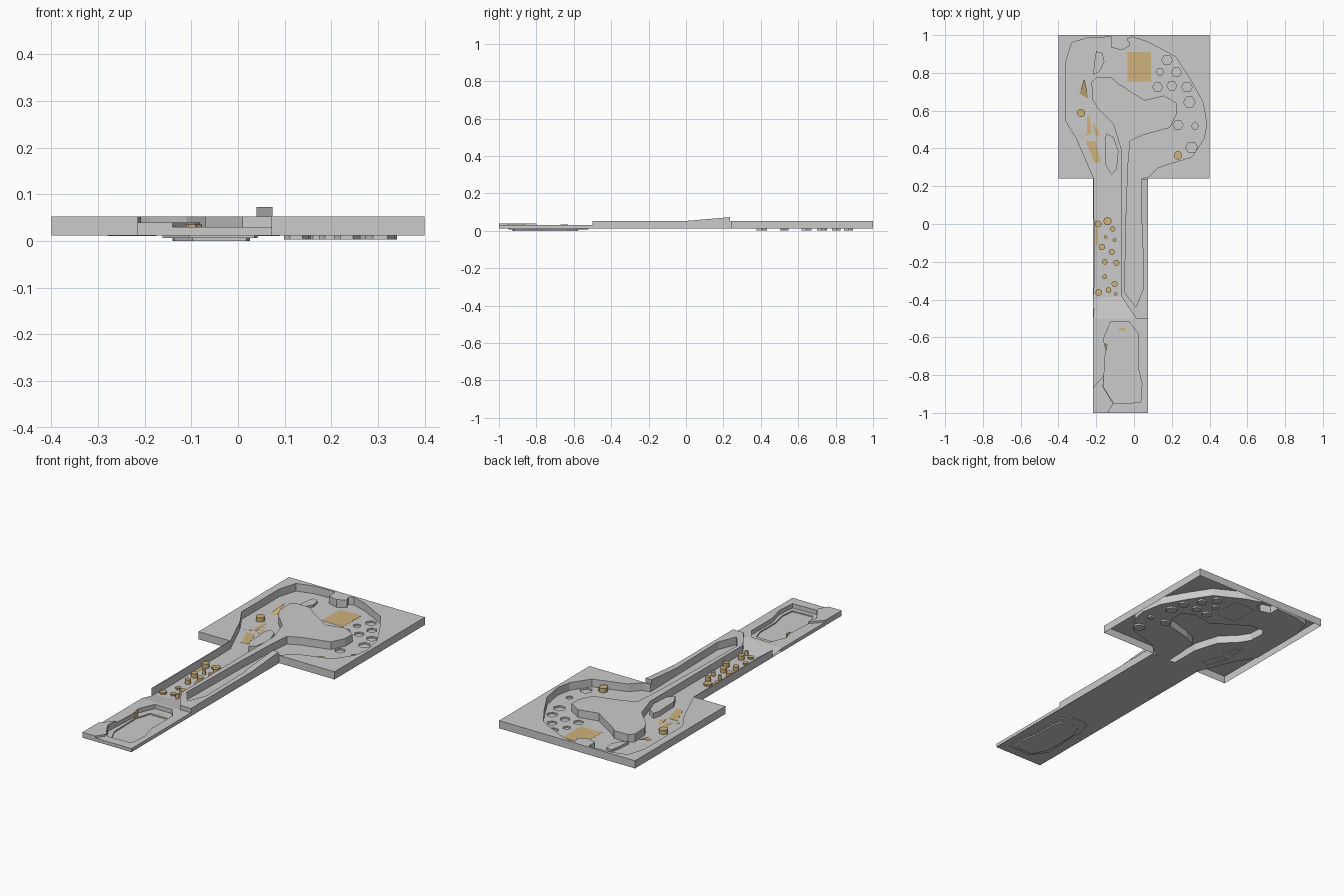
import bpy, bmesh
from math import cos, sin, pi

if "Cube" in bpy.data.objects:
    bpy.data.objects.remove(bpy.data.objects["Cube"])

TOP, FLOOR, DECK = 0.053, 0.012, 0.03
tan = bpy.data.materials.new("tan")
tan.diffuse_color = (0.62, 0.45, 0.2, 1)
tan.use_nodes = True
tan.node_tree.nodes["Principled BSDF"].inputs["Base Color"].default_value = tan.diffuse_color


def finish(name, bm, mat=None):
    me = bpy.data.meshes.new(name)
    bm.to_mesh(me)
    bm.free()
    ob = bpy.data.objects.new(name, me)
    bpy.context.collection.objects.link(ob)
    if mat:
        me.materials.append(mat)
    return ob


def fill(bm, loops, z):
    edges = []
    for loop in loops:
        vs = [bm.verts.new((x, y, z)) for x, y in loop]
        edges += [bm.edges.new((vs[i - 1], vs[i])) for i in range(len(vs))]
    bmesh.ops.triangle_fill(bm, use_beauty=True, edges=edges, normal=(0, 0, 1))
    flat = [e for e in bm.edges if e in set(edges) or len(e.link_faces) == 2]
    bmesh.ops.dissolve_limit(bm, angle_limit=0.01, verts=[], edges=flat)


def wall(bm, loop, z0, z1):
    lo = [bm.verts.new((x, y, z0)) for x, y in loop]
    hi = [bm.verts.new((x, y, z1)) for x, y in loop]
    for i in range(len(loop)):
        bm.faces.new((lo[i - 1], lo[i], hi[i], hi[i - 1]))


def surface(name, fills, walls=(), mat=None):
    bm = bmesh.new()
    for loops, z in fills:
        part = bmesh.new()
        fill(part, loops, z)
        me = bpy.data.meshes.new("part")
        part.to_mesh(me)
        part.free()
        bm.from_mesh(me)
        bpy.data.meshes.remove(me)
    for loop, z0, z1 in walls:
        wall(bm, loop, z0, z1)
    return finish(name, bm, mat)


def raised(name, loop, z0, z1, mat=None):
    return surface(name, [([loop], z1)], [(loop, z0, z1)], mat)


def ring(x, y, r, n):
    return [(x + r * cos(2 * pi * i / n), y + r * sin(2 * pi * i / n)) for i in range(n)]


def poly(name, pts, mat=None):
    bm = bmesh.new()
    bm.faces.new([bm.verts.new(p) for p in pts])
    return finish(name, bm, mat)


# Upper terrace: square rim, narrow ridge and central plateau are one outline
outer = [(-.216, -.42), (-.216, .24), (-.4, .24), (-.4, 1), (.4, 1), (.4, .24),
         (.073, .24), (.073, -.5)]
inner = [(.01, -.5), (-.07, -.38), (-.07, .4), (-.11, .53), (-.19, .61), (-.22, .66),
         (-.225, .75), (-.2, .775), (-.12, .775), (-.085, .745), (.055, .655), (.16, .68),
         (.225, .64), (.225, .58), (.19, .51), (.045, .47), (-.02, .44), (-.03, .34),
         (-.04, .1), (-.05, -.36), (.01, -.44), (.05, -.34), (.04, .24), (.08, .25),
         (.13, .3), (.19, .32), (.305, .355), (.37, .45), (.385, .53), (.365, .645),
         (.295, .77), (.22, .885), (.07, .965), (-.01, .99), (-.035, .98), (-.02, .945),
         (-.065, .92), (-.12, .935), (-.12, .99), (-.245, .985), (-.33, .96), (-.36, .86),
         (-.36, .545), (-.3, .445), (-.275, .385), (-.212, .24), (-.208, -.3)]
terrace = outer + inner
surface("upper_terrace", [([terrace], TOP)], [(terrace, FLOOR, TOP)])

# Sunken floor with six-sided pits
pits = [(.175, .868, .028), (.225, .804, .026), (.125, .725, .026), (.2, .732, .026),
        (.28, .725, .028), (.293, .645, .031), (.233, .525, .027), (.323, .518, .018),
        (.137, .806, .02), (.305, .405, .032)]
holes = [ring(x, y, r, 6) for x, y, r in pits]
floor = inner + [(-.216, -.42), (-.216, -.5)]
surface("sunken_floor", [([floor] + holes, FLOOR)])
for h in holes:
    surface("pit", [([h], .003)], [(h, .003, FLOOR)])

# Sloped bank on the right of the path
bm = bmesh.new()
side = [(.0, TOP), (.235, TOP), (.235, .073)]
a = [bm.verts.new((.04, y, z)) for y, z in side]
b = [bm.verts.new((.074, y, z)) for y, z in side]
bm.faces.new(a)
bm.faces.new(b)
for i in range(3):
    bm.faces.new((a[i - 1], a[i], b[i], b[i - 1]))
finish("sloped_bank", bm)

# Islands
raised("long_island", [(-.145, .48), (-.108, .46), (-.082, .385), (-.092, .29),
                       (-.12, .26), (-.15, .315), (-.155, .45)], FLOOR, .04)
raised("small_island", [(-.2, .915), (-.167, .905), (-.157, .86), (-.18, .81),
                        (-.215, .79), (-.21, .86)], FLOOR, .025)

# Front deck with stepped basin
basin = [(-.125, -.52), (-.025, -.52), (.02, -.577), (.02, -.755), (.042, -.845),
         (.035, -.945), (-.105, -.95), (-.162, -.862), (-.15, -.66), (-.162, -.61)]
pool = [(-.113, -.577), (-.01, -.577), (.008, -.635), (.008, -.765), (.026, -.845),
        (.018, -.92), (-.098, -.927), (-.136, -.845), (-.14, -.66)]
deck = [(-.216, -1), (.073, -1), (.073, -.5), (-.216, -.5)]
surface("front_deck", [([deck, basin], DECK)], [(deck, FLOOR, DECK)])
surface("basin", [([basin, pool], .007), ([pool], .0)],
        [(basin, .007, DECK), (pool, .0, .007)])
surface("handle_base", [([[(-.216, -1), (.073, -1), (.073, .24), (-.216, .24)], basin],
                         FLOOR - .0005)])
raised("corner_step", [(-.216, -1), (-.14, -1), (-.11, -.952), (-.164, -.862),
                       (-.158, -.8), (-.216, -.865)], DECK, .04)

# Ramp from lane up to deck
poly("lane_ramp", [(-.216, -.5, DECK), (.01, -.5, DECK), (-.07, -.38, FLOOR),
                   (-.21, -.4, FLOOR)])

# Tan stepping stones
stones = [(-.19, 0, .018), (-.113, -.026, .014), (-.15, -.069, .009), (-.103, -.085, .01),
          (-.17, -.122, .017), (-.118, -.148, .016), (-.155, -.2, .015), (-.093, -.206, .016),
          (-.103, -.317, .016), (-.097, -.37, .009), (-.28, .588, .022), (.233, .363, .022)]
for x, y, r in stones:
    raised("stone", ring(x, y, r, 12), FLOOR, .035, tan)
for x, y, r in [(-.14, .015, .022), (-.187, -.362, .018), (-.135, -.35, .015),
                (-.155, -.28, .013)]:
    raised("low_stone", ring(x, y, r, 10), FLOOR, .022, tan)

# Tan floor patches
patches = [[(-.035, .755), (.09, .755), (.09, .91), (-.035, .91)],
           [(-.256, .44), (-.205, .44), (-.175, .33), (-.21, .325)],
           [(-.22, .545), (-.178, .475), (-.203, .46)],
           [(-.205, -.02), (-.19, -.02), (-.188, -.11), (-.203, -.11)],
           [(-.25, .57), (-.235, .57), (-.225, .48), (-.28, .455), (-.25, .48)]]
for p in patches:
    raised("floor_patch", p, FLOOR - .0008, FLOOR + .0008, tan)
poly("leaning_shard", [(-.262, .77, .04), (-.29, .69, FLOOR), (-.242, .665, FLOOR)], tan)
poly("deck_patch", [(-.08, -.55, .009), (-.045, -.55, .009), (-.045, -.565, .009),
                    (-.08, -.565, .009)], tan)
raised("basin_shard", [(-.155, -.63), (-.14, -.64), (-.147, -.67)], .007, .035, tan)
